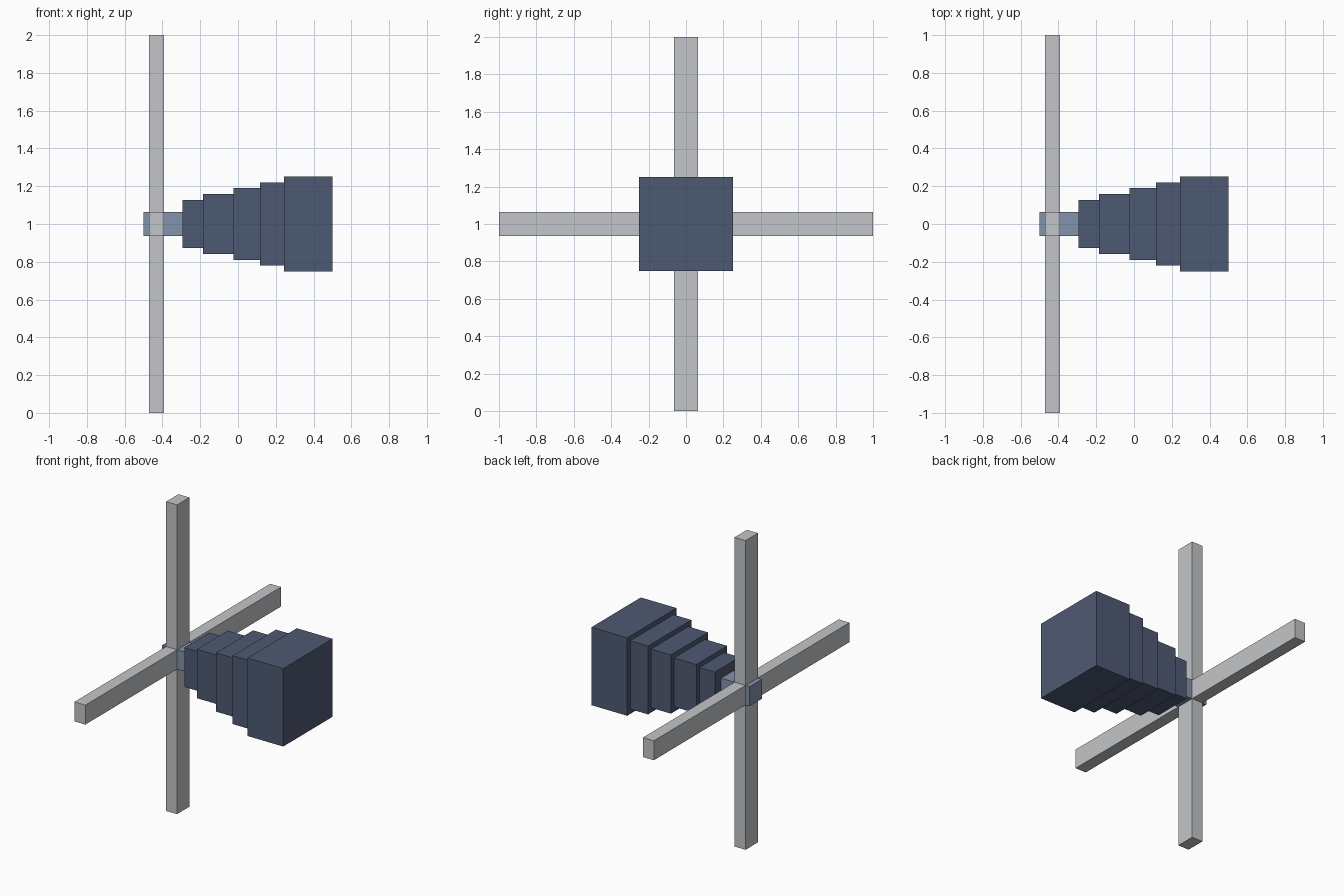
import bpy

if "Cube" in bpy.data.objects:
    bpy.data.objects.remove(bpy.data.objects["Cube"])


def material(name, rgb):
    m = bpy.data.materials.new(name)
    m.diffuse_color = (*rgb, 1)
    m.use_nodes = True
    m.node_tree.nodes["Principled BSDF"].inputs["Base Color"].default_value = m.diffuse_color
    return m


body_blue = material("dark slate blue", (0.076, 0.100, 0.171))
hub_blue = material("light slate blue", (0.231, 0.287, 0.402))
grey = material("light grey", (0.55, 0.56, 0.58))


def box(name, lo, hi, mat):
    """Axis-aligned box between two corners."""
    bpy.ops.mesh.primitive_cube_add(size=1, location=[(a + b) / 2 for a, b in zip(lo, hi)])
    ob = bpy.context.object
    ob.name = name
    ob.scale = [b - a for a, b in zip(lo, hi)]
    bpy.ops.object.transform_apply(location=False, rotation=False, scale=True)
    ob.data.materials.append(mat)


# Stepped body, growing towards +x: (start x, end x, half width)
steps = [(-0.295, -0.184, 0.127), (-0.184, -0.025, 0.158), (-0.025, 0.117, 0.19),
         (0.117, 0.244, 0.221), (0.244, 0.5, 0.252)]
for i, (x0, x1, h) in enumerate(steps):
    box(f"body_step_{i + 1}", (x0, -h, 1 - h), (x1, h, 1 + h), body_blue)

# Square hub shaft at the narrow end
R = 0.063
box("hub_shaft", (-0.5, -R, 1 - R), (-0.295, R, 1 + R), hub_blue)

# Four blades radiating from the hub
X0, X1 = -0.47, -0.392
box("blade_top", (X0, -R, 1 + R), (X1, R, 2), grey)
box("blade_bottom", (X0, -R, 0), (X1, R, 1 - R), grey)
box("blade_back", (X0, R, 1 - R), (X1, 1, 1 + R), grey)
box("blade_front", (X0, -1, 1 - R), (X1, -R, 1 + R), grey)
